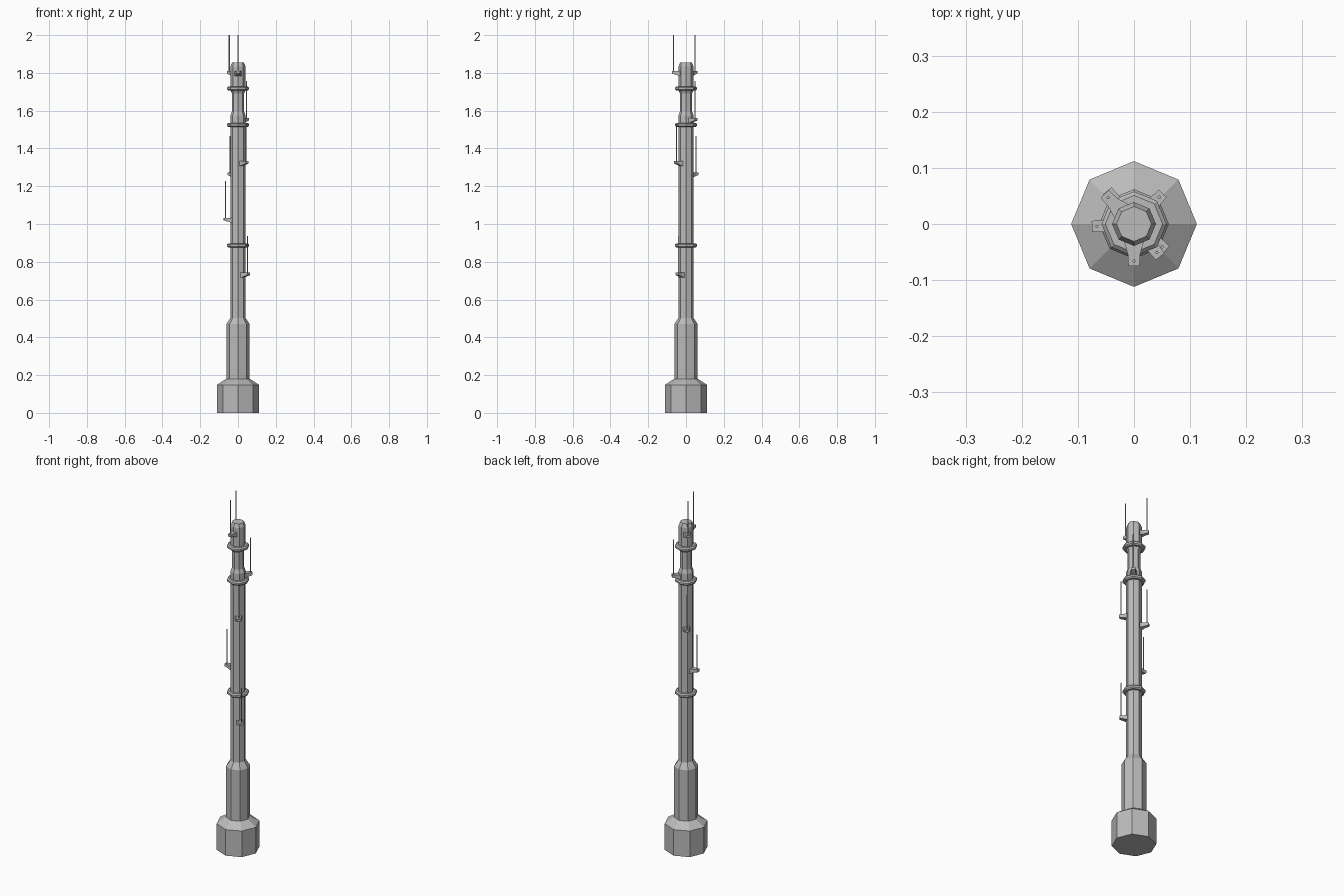
import bpy, bmesh, math
from mathutils import Matrix

if "Cube" in bpy.data.objects:
    bpy.data.objects.remove(bpy.data.objects["Cube"])

grey = bpy.data.materials.new("mid_grey")
grey.use_nodes = True
colour = (0.5, 0.5, 0.5, 1)
grey.diffuse_color = colour
grey.node_tree.nodes["Principled BSDF"].inputs["Base Color"].default_value = colour


def finish(bm, name):
    bmesh.ops.recalc_face_normals(bm, faces=bm.faces)
    mesh = bpy.data.meshes.new(name)
    bm.to_mesh(mesh)
    bm.free()
    mesh.materials.append(grey)
    obj = bpy.data.objects.new(name, mesh)
    bpy.context.collection.objects.link(obj)
    return obj


def lathe(name, profile, sides=8, centre=(0, 0, 0)):
    """Stack of polygon rings from (radius, height) pairs, capped at both ends."""
    bm = bmesh.new()
    rings = []
    for r, z in profile:
        angles = [math.tau * i / sides for i in range(sides)]
        rings.append([bm.verts.new((r * math.cos(a), r * math.sin(a), z)) for a in angles])
    for low, high in zip(rings, rings[1:]):
        for i in range(sides):
            j = (i + 1) % sides
            bm.faces.new((low[i], low[j], high[j], high[i]))
    bm.faces.new(rings[0])
    bm.faces.new(rings[-1])
    bm.transform(Matrix.Translation(centre))
    return finish(bm, name)


def bracket(name, reach, angle, top):
    """Arm tapering outward in plan and rising underneath toward the tip."""
    bm = bmesh.new()
    sections = []
    for r, half, depth in ((0.03, 0.018, 0.028), (reach - 0.012, 0.011, 0.02),
                           (reach + 0.009, 0.01, 0.014)):
        corners = ((-half, 0), (half, 0), (half, -depth), (-half, -depth))
        sections.append([bm.verts.new((r, y, z)) for y, z in corners])
    for a, b in zip(sections, sections[1:]):
        for i in range(4):
            j = (i + 1) % 4
            bm.faces.new((a[i], a[j], b[j], b[i]))
    bm.faces.new(sections[0])
    bm.faces.new(sections[-1])
    bm.transform(Matrix.Translation((0, 0, top)) @ Matrix.Rotation(angle, 4, "Z"))
    return finish(bm, name)


# Octagonal footing and mast
lathe("footing", [(0.112, 0), (0.112, 0.148), (0.06, 0.182)])
lathe("lower_sleeve", [(0.062, 0.17), (0.062, 0.47), (0.04, 0.503)])
lathe("mast", [(0.04, 0.49), (0.04, 1.575), (0.032, 1.595), (0.032, 1.69),
               (0.039, 1.705), (0.039, 1.835), (0.031, 1.855)])

# Collars around the mast
for i, z in enumerate((0.887, 1.525, 1.717)):
    lathe(f"collar_{i + 1}", [(0.051, -0.011), (0.058, -0.005), (0.058, 0.005), (0.051, 0.011)],
          centre=(0, 0, z))

# Aerials on brackets: x, y, bracket top, aerial tip
aerials = (
    (-0.046, 0.047, 1.81, 2.0),
    (0, -0.066, 1.81, 2.0),
    (0.045, 0.048, 1.562, 1.757),
    (0.041, -0.051, 1.334, 1.53),
    (-0.042, 0.052, 1.273, 1.467),
    (-0.066, -0.004, 1.033, 1.228),
    (0.05, -0.041, 0.743, 0.936),
)
for i, (x, y, top, tip) in enumerate(aerials):
    bracket(f"aerial_bracket_{i + 1}", math.hypot(x, y), math.atan2(y, x), top)
    lathe(f"aerial_{i + 1}", [(0.003, -0.003), (0.003, tip - top)], 6, (x, y, top))
